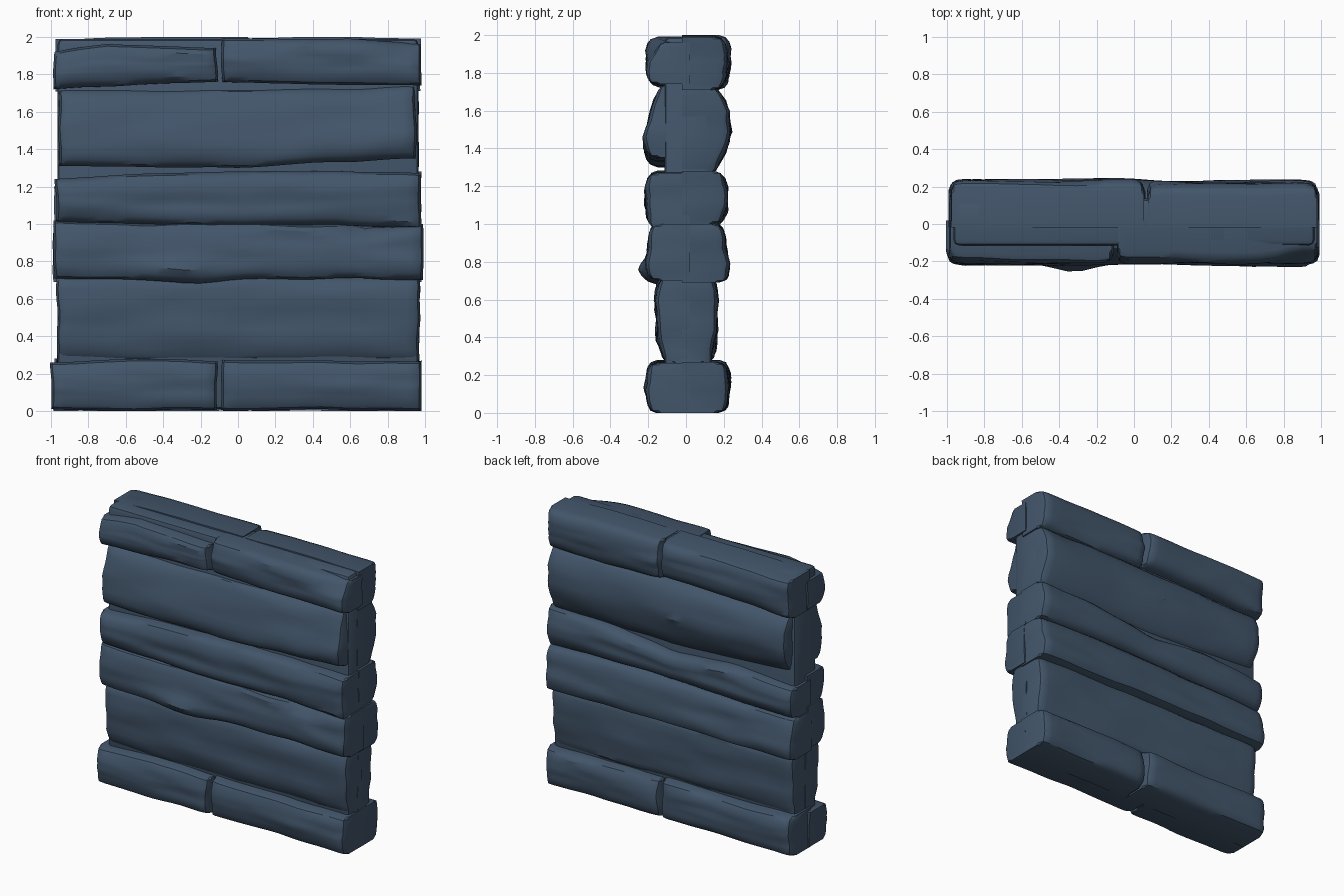
import bpy, bmesh, math
from mathutils import Vector, noise

if "Cube" in bpy.data.objects:
    bpy.data.objects.remove(bpy.data.objects["Cube"])

mat = bpy.data.materials.new("slate blue")
mat.diffuse_color = (0.055, 0.092, 0.145, 1)
mat.use_nodes = True
mat.node_tree.nodes["Principled BSDF"].inputs["Base Color"].default_value = mat.diffuse_color


def lerp_list(vals, t):
    """Sample a list of evenly spaced values at t in 0..1."""
    if len(vals) == 1:
        return vals[0]
    p = min(max(t, 0), 1) * (len(vals) - 1)
    i = min(int(p), len(vals) - 2)
    return vals[i] + (vals[i + 1] - vals[i]) * (p - i)


def finish(bm, name):
    me = bpy.data.meshes.new(name)
    bm.to_mesh(me)
    bm.free()
    me.materials.append(mat)
    ob = bpy.data.objects.new(name, me)
    bpy.context.collection.objects.link(ob)
    bpy.ops.object.select_all(action='DESELECT')
    ob.select_set(True)
    bpy.context.view_layer.objects.active = ob
    bpy.ops.object.shade_smooth_by_angle(angle=math.radians(32))


# Rounded edge: (distance in from the edge, drop below the face)
EDGE = [(0.0, 0.05), (0.012, 0.018), (0.035, 0.004)]


def spread(length, n):
    """Positions along a plank with tight rows at both rounded edges."""
    a = [e[0] for e in EDGE]
    lo, hi = 0.07, length - 0.07
    mid = [(lo + (hi - lo) * i / n, 0.0) for i in range(n + 1)]
    return ([(0.0, None)] + EDGE + mid +
            [(length - d, k) for d, k in reversed(EDGE)] + [(length, None)])


def plank(name, side, x0, x1, bottom, top, depth, dents=(), seed=0):
    """Half-thickness rough stone plank; bottom/top vary along x, depth along z."""
    bm = bmesh.new()
    cols = spread(x1 - x0, max(6, int((x1 - x0) * 12)))
    grid = []
    for i, (cx, cdrop) in enumerate(cols):
        x = x0 + cx
        u = cx / (x1 - x0)
        wob = 0.007 * noise.noise(Vector((x * 4, seed, side)))
        zb, zt = lerp_list(bottom, u) + wob, lerp_list(top, u) + wob
        zb, zt = max(zb, 0.0), min(zt, 2.0)
        row = []
        for cz, zdrop in spread(zt - zb, 6):
            z = zb + cz
            d = lerp_list(depth, cz / (zt - zb))
            d += 0.016 * noise.noise(Vector((x * 1.8, z * 9, seed * 3.7 + side)))
            d += 0.008 * noise.noise(Vector((x * 4, z * 20, seed * 5.1)))
            for px, pz, rx, rz, amt in dents:
                d -= amt * math.exp(-((x - px) / rx) ** 2 - ((z - pz) / rz) ** 2)
            if cdrop is None or zdrop is None:
                y = -0.02
            else:
                y = d - max(cdrop, zdrop) - 0.4 * min(cdrop, zdrop)
            # uneven plank ends
            xx = x
            if u < 0.08 or u > 0.92:
                xx += 0.012 * noise.noise(Vector((seed * 2.3, z * 7, round(u))))
            row.append(bm.verts.new((xx, side * y, z)))
        grid.append(row)
    n, m = len(grid), len(grid[0])
    for i in range(n - 1):
        for j in range(m - 1):
            q = [grid[i][j], grid[i + 1][j], grid[i + 1][j + 1], grid[i][j + 1]]
            bm.faces.new(q if side < 0 else q[::-1])
    rim = ([grid[i][0] for i in range(n)] + [grid[-1][j] for j in range(1, m)] +
           [grid[i][-1] for i in range(n - 2, -1, -1)] +
           [grid[0][j] for j in range(m - 2, 0, -1)])
    bm.faces.new(rim[::-1] if side < 0 else rim)
    finish(bm, name)


# Core that fills the gaps between the planks
bm = bmesh.new()
bmesh.ops.create_cube(bm, size=1)
for v in bm.verts:
    v.co = Vector((v.co.x * 1.93, v.co.y * 0.25 + 0.01, v.co.z * 1.98 + 1.0))
bmesh.ops.bevel(bm, geom=bm.edges[:], offset=0.03, segments=2,
                affect='EDGES', profile=0.5)
finish(bm, "wall_core")

F, B = -1, 1
# Front, bottom to top
plank("front_bottom_left", F, -1.0, -0.112, [0.01, 0, 0.01], [0.26, 0.28, 0.27], [0.2, 0.215, 0.205], seed=1)
plank("front_bottom_right", F, -0.088, 0.98, [0.0, 0.01, 0.0], [0.27, 0.27, 0.265], [0.2, 0.215, 0.2], seed=2)
plank("front_wide_lower", F, -0.968, 0.97, [0.26], [0.72], [0.12, 0.15, 0.155, 0.16, 0.15], seed=3)
plank("front_middle_lower", F, -0.985, 0.99, [0.71, 0.705, 0.70, 0.68, 0.705, 0.705, 0.71, 0.705, 0.70],
      [1.02, 1.01, 1.0, 1.01, 1.01, 1.0, 1.0, 0.98, 1.0], [0.2, 0.21, 0.205, 0.195, 0.19],
      [(-0.32, 0.76, 0.15, 0.05, -0.04), (0.66, 0.97, 0.09, 0.04, 0.07)], seed=4)
plank("front_middle_upper", F, -0.975, 0.98, [1.01, 1.0, 0.99, 1.0, 0.97], [1.24, 1.27, 1.28, 1.285, 1.27],
      [0.195, 0.21, 0.215, 0.2], seed=5)
plank("front_wide_upper", F, -0.96, 0.95, [1.31, 1.305, 1.30, 1.33, 1.35], [1.72, 1.72, 1.74],
      [0.2, 0.225, 0.2, 0.18, 0.14], seed=6)
plank("front_top_left", F, -0.985, -0.112, [1.72, 1.745, 1.76], [1.92, 1.965, 1.95, 1.94], [0.2, 0.215, 0.195], seed=7)
plank("front_top_right", F, -0.088, 0.98, [1.76, 1.745, 1.74], [1.995, 1.99, 1.99, 1.96], [0.2, 0.215, 0.2],
      [(0.9, 1.95, 0.12, 0.06, 0.05)], seed=8)

# Back, bottom to top
plank("back_bottom_left", B, -0.985, 0.055, [0.0], [0.28, 0.27, 0.28], [0.22, 0.235, 0.225], seed=11)
plank("back_bottom_right", B, 0.075, 0.98, [0.0], [0.27], [0.21, 0.225, 0.215], seed=12)
plank("back_wide_lower", B, -0.965, 0.97, [0.26], [0.72], [0.14, 0.16, 0.165, 0.165, 0.16], seed=13)
plank("back_middle_lower", B, -0.99, 0.985, [0.69, 0.7, 0.69], [0.98, 1.0, 1.02, 1.0], [0.225, 0.23, 0.21, 0.19], seed=14)
plank("back_middle_upper", B, -0.98, 0.98, [0.98, 1.0, 1.02, 1.0], [1.2, 1.24, 1.2, 1.27, 1.28],
      [0.19, 0.215, 0.215, 0.2], [(-0.35, 1.2, 0.2, 0.04, -0.02)], seed=15)
plank("back_wide_upper", B, -0.94, 0.965, [1.3, 1.27, 1.24, 1.25, 1.26], [1.71, 1.73, 1.72],
      [0.15, 0.2, 0.235, 0.225, 0.17], seed=16)
plank("back_top_left", B, -0.975, 0.055, [1.71, 1.73, 1.74], [1.99, 2.0, 2.0], [0.215, 0.235, 0.23], seed=17)
plank("back_top_right", B, 0.075, 0.975, [1.72, 1.7, 1.71], [1.995, 2.0, 1.99], [0.2, 0.225, 0.205], seed=18)
